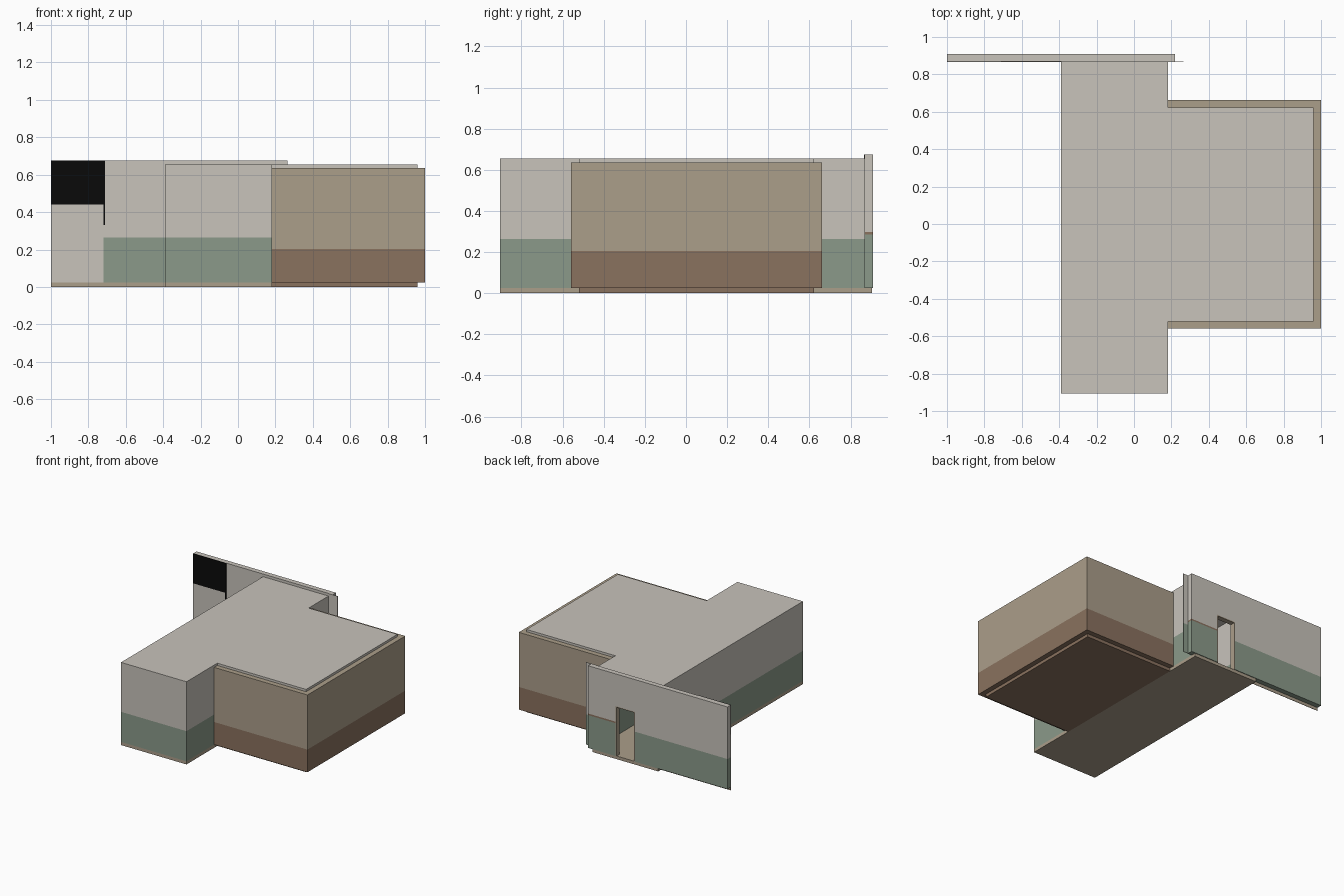
import bpy
import bmesh

cube = bpy.data.objects.get("Cube")
if cube:
    bpy.data.objects.remove(cube, do_unlink=True)


def material(name, rgb):
    m = bpy.data.materials.new(name)
    m.use_nodes = True
    col = (*rgb, 1.0)
    m.diffuse_color = col
    bsdf = m.node_tree.nodes["Principled BSDF"]
    bsdf.inputs["Base Color"].default_value = col
    bsdf.inputs["Roughness"].default_value = 0.9
    return m


GREY = material("warm_grey_plaster", (0.577, 0.546, 0.497))
GREEN = material("sage_green_paint", (0.258, 0.323, 0.254))
TAN = material("tan_paint", (0.407, 0.342, 0.254))
BROWN = material("brown_paint", (0.254, 0.168, 0.114))
BLACK = material("black_panel", (0.003, 0.003, 0.003))


def prism(name, outline, z0, z1, mats, cuts=()):
    """Extrude a plan outline upward and colour it in horizontal bands."""
    bm = bmesh.new()
    base = bm.faces.new([bm.verts.new((x, y, z0)) for x, y in outline])
    ext = bmesh.ops.extrude_face_region(bm, geom=[base], use_keep_orig=True)
    top = [v for v in ext["geom"] if isinstance(v, bmesh.types.BMVert)]
    bmesh.ops.translate(bm, verts=top, vec=(0, 0, z1 - z0))
    for c in cuts:
        geom = bm.verts[:] + bm.edges[:] + bm.faces[:]
        bmesh.ops.bisect_plane(bm, geom=geom, plane_co=(0, 0, c), plane_no=(0, 0, 1))
    bmesh.ops.recalc_face_normals(bm, faces=bm.faces)
    for f in bm.faces:
        f.material_index = sum(f.calc_center_median().z > c for c in cuts)
    me = bpy.data.meshes.new(name)
    bm.to_mesh(me)
    bm.free()
    for m in mats:
        me.materials.append(m)
    ob = bpy.data.objects.new(name, me)
    bpy.context.collection.objects.link(ob)
    return ob


def box(name, x0, x1, y0, y1, z0, z1, mats, cuts=()):
    return prism(name, [(x0, y0), (x1, y0), (x1, y1), (x0, y1)], z0, z1, mats, cuts)


# Main levels
BASE, DADO, EAVE, ROOF, TOP = 0.025, 0.263, 0.636, 0.654, 0.675
CX0, CX1 = -0.39, 0.183          # corridor sides
FRONT, BACK0, BACK1 = -0.905, 0.87, 0.91
RX, RY0, RY1, T = 1.0, -0.56, 0.662, 0.04   # room and its wall thickness

# Corridor: floor and thin walls, open toward the doorway
box("corridor_floor", CX0, CX1, FRONT, 0.905, 0, BASE, [TAN])
t = 0.01
prism("corridor_walls",
      [(CX0, BACK0), (CX0, FRONT), (CX1, FRONT), (CX1, BACK0),
       (CX1 - t, BACK0), (CX1 - t, FRONT + t), (CX0 + t, FRONT + t), (CX0 + t, BACK0)],
      BASE, 0.63, [GREEN, GREY], [DADO])

# Room: floor and thick walls on three sides
box("room_floor", CX1, RX - T, RY0 + T, RY1 - T, 0, BASE, [BROWN])
prism("room_walls",
      [(CX1, RY0), (RX, RY0), (RX, RY1), (CX1, RY1),
       (CX1, RY1 - T), (RX - T, RY1 - T), (RX - T, RY0 + T), (CX1, RY0 + T)],
      BASE, EAVE, [BROWN, TAN], [0.204])

# One flat roof over corridor and room
prism("roof",
      [(CX0, FRONT), (CX1, FRONT), (CX1, RY0 + T), (RX - T, RY0 + T),
       (RX - T, RY1 - T), (CX1, RY1 - T), (CX1, BACK0), (CX0, BACK0)],
      0.63, ROOF, [GREY])

# Back wall with a doorway
DX0, DX1, DTOP, END = -0.19, -0.02, 0.42, 0.22
box("back_wall_long", -1, DX0, BACK0, BACK1, BASE, TOP, [GREEN, GREY], [DADO])
box("back_wall_lintel", DX0, DX1, BACK0, BACK1, DTOP, TOP, [GREY])
box("back_wall_short", DX1, END, BACK0, BACK1, BASE, TOP,
    [GREEN, BROWN, GREY], [0.285, 0.297])
box("back_wall_flange", CX1, 0.265, BACK0 - 0.003, BACK0, BASE, TOP,
    [GREEN, GREY], [DADO])
box("wall_skirting", -1, CX0, BACK0 - 0.003, BACK0, 0, BASE, [TAN])

# Door lining
j = 0.008
box("door_jamb_right", DX0, DX0 + j, BACK0, BACK1, BASE, DTOP, [TAN])
box("door_jamb_left", DX1 - j, DX1, BACK0, BACK1, BASE, DTOP, [TAN])
box("door_head", DX0 + j, DX1 - j, BACK0, BACK1, DTOP - j, DTOP, [TAN])

# Plates on the front of the back wall
P0 = BACK0 - 0.004
box("lower_panel", -1, -0.718, P0, BACK0, BASE, 0.44, [GREY])
box("upper_panel", -1, -0.712, P0, BACK0, 0.44, TOP, [BLACK])
box("panel_edge", -0.718, -0.712, P0, BACK0, 0.33, 0.44, [BLACK])
